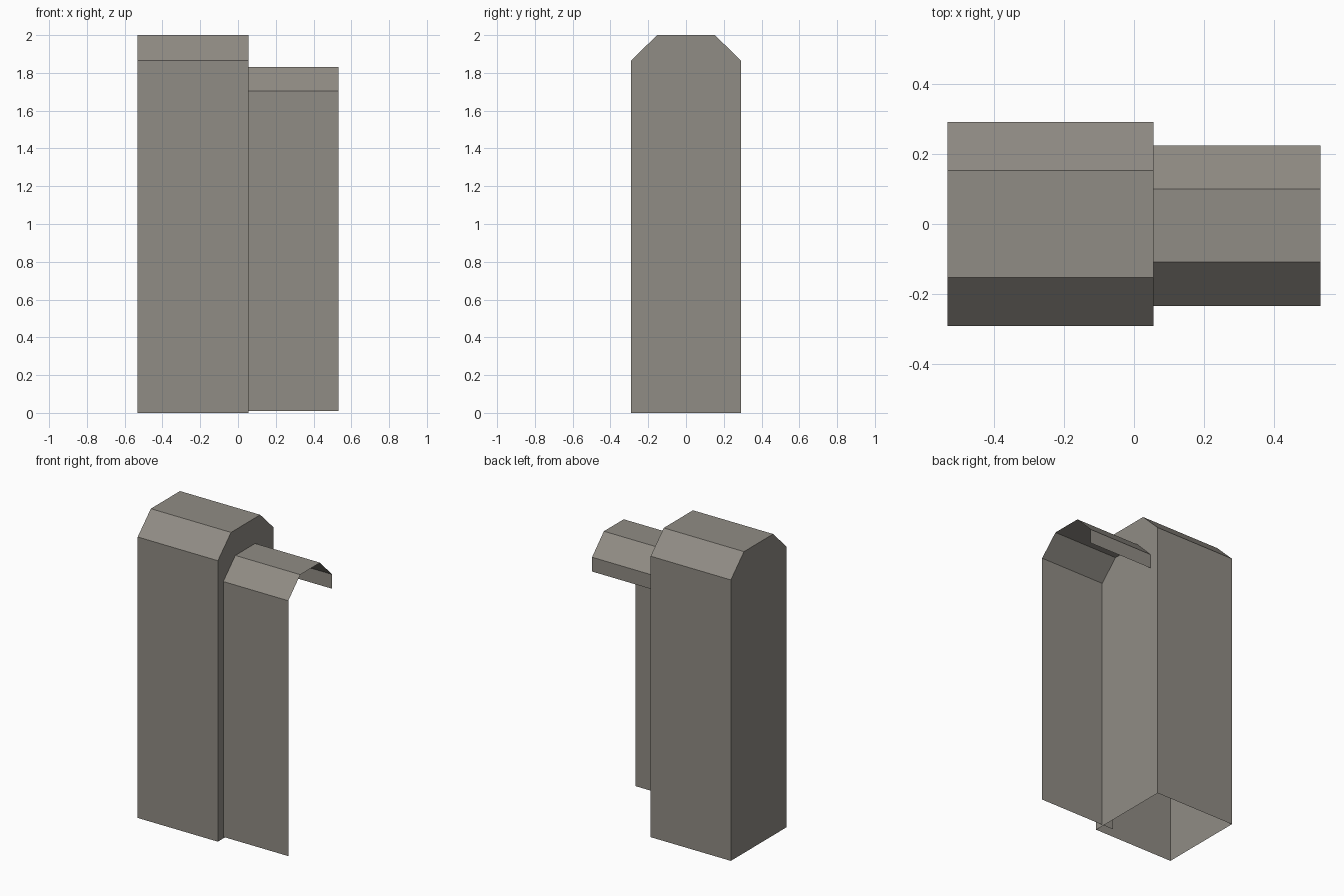
import bpy, bmesh

if "Cube" in bpy.data.objects:
    bpy.data.objects.remove(bpy.data.objects["Cube"])

stone = bpy.data.materials.new("warm_grey")
stone.diffuse_color = (0.28, 0.262, 0.232, 1)
stone.use_nodes = True
stone.node_tree.nodes["Principled BSDF"].inputs["Base Color"].default_value = stone.diffuse_color


def extruded_shell(name, profile, x0, x1, caps):
    """Sweep an open (y, z) profile along x, optionally closing both ends."""
    bm = bmesh.new()
    left = [bm.verts.new((x0, y, z)) for y, z in profile]
    right = [bm.verts.new((x1, y, z)) for y, z in profile]
    for i in range(len(profile) - 1):
        bm.faces.new((left[i], right[i], right[i + 1], left[i + 1]))
    if caps:
        bm.faces.new(left)
        bm.faces.new(right[::-1])
    # profile runs front -> top -> back, so the sweep already faces outward
    mesh = bpy.data.meshes.new(name)
    bm.to_mesh(mesh)
    bm.free()
    mesh.materials.append(stone)
    obj = bpy.data.objects.new(name, mesh)
    bpy.context.collection.objects.link(obj)
    return obj


# Tall main block: chamfered top, closed ends, open underneath
extruded_shell("main_block",
               [(-0.291, 0), (-0.291, 1.865), (-0.153, 2), (0.153, 2),
                (0.291, 1.865), (0.291, 0)],
               -0.533, 0.056, caps=True)

# Lower hood: full front wall, chamfered top, short back lip, open ends;
# it reaches slightly into the main block
extruded_shell("side_hood",
               [(-0.234, 0.01), (-0.234, 1.705), (-0.108, 1.83), (0.1, 1.83),
                (0.224, 1.705), (0.224, 1.61)],
               -0.03, 0.533, caps=False)
